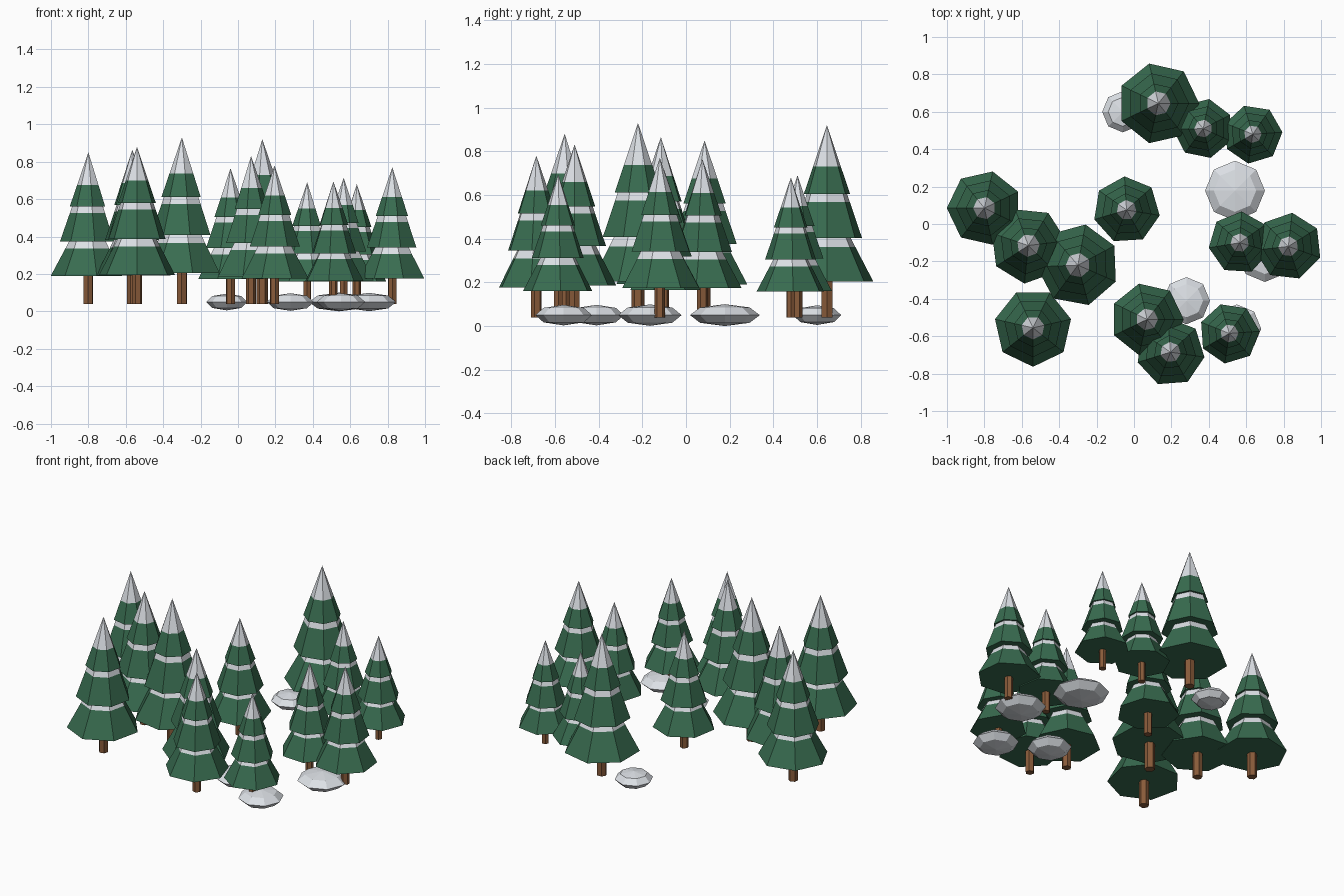
import bpy, bmesh, math

if "Cube" in bpy.data.objects:
    bpy.data.objects.remove(bpy.data.objects["Cube"])


def material(name, rgb):
    m = bpy.data.materials.new(name)
    m.diffuse_color = (*rgb, 1)
    m.use_nodes = True
    m.node_tree.nodes["Principled BSDF"].inputs["Base Color"].default_value = m.diffuse_color
    return m


GREEN = material("pine green", (0.040, 0.150, 0.080))
SNOW = material("snow white", (0.72, 0.75, 0.79))
BARK = material("bark brown", (0.25, 0.105, 0.042))


def finish(bm, name, mats, loc):
    bmesh.ops.recalc_face_normals(bm, faces=bm.faces[:])
    me = bpy.data.meshes.new(name)
    bm.to_mesh(me)
    bm.free()
    for m in mats:
        me.materials.append(m)
    ob = bpy.data.objects.new(name, me)
    ob.location = loc
    bpy.context.collection.objects.link(ob)
    return ob


def lathe(name, profile, sides, phase, loc, mats):
    """Closed faceted solid from (radius, z, material of the band above)."""
    bm = bmesh.new()
    rings = []
    for r, z, _ in profile:
        if r == 0:
            rings.append([bm.verts.new((0, 0, z))] * sides)
        else:
            rings.append([bm.verts.new((r * math.cos(phase + math.tau * i / sides),
                                        r * math.sin(phase + math.tau * i / sides), z))
                          for i in range(sides)])
    for k in range(len(rings) - 1):
        a, b = rings[k], rings[k + 1]
        for i in range(sides):
            j = (i + 1) % sides
            loop = [a[i], a[j], b[j], b[i]]
            f = bm.faces.new(list(dict.fromkeys(loop)))
            f.material_index = profile[k][2]
    # flat ends
    for ring, idx in ((rings[0], profile[0][2]), (rings[-1], profile[-1][2])):
        if ring[0] is not ring[1]:
            bm.faces.new(ring).material_index = idx
    return finish(bm, name, mats, loc)


# Tiers for a tree of height 1: (radius, z, material), green below and snow above
TIERS = {
    "lower_branches": [(0.248, 0.185, 0), (0.152, 0.365, 1), (0.105, 0.455, 1)],
    "middle_branches": [(0.187, 0.413, 0), (0.122, 0.600, 1), (0.091, 0.690, 1)],
    "top_branches": [(0.123, 0.642, 0), (0.0742, 0.784, 1), (0, 1.0, 1)],
}
GROUND = 0.04

# x, y, top height, turn in degrees
TREES = [
    (-0.80, 0.085, 0.85, 25.7), (-0.565, -0.115, 0.865, 7),
    (-0.30, -0.22, 0.93, 28), (-0.54, -0.555, 0.88, 12.9),
    (-0.04, 0.075, 0.765, 42), (0.13, 0.645, 0.92, 0),
    (0.37, 0.51, 0.69, 27), (0.635, 0.48, 0.68, 4),
    (0.565, -0.10, 0.715, 35), (0.825, -0.12, 0.77, 32),
    (0.07, -0.51, 0.83, 0), (0.195, -0.685, 0.78, 43),
    (0.51, -0.585, 0.695, 4),
]
for n, (x, y, top, turn) in enumerate(TREES, 1):
    h = top - GROUND
    ph = math.radians(turn)
    loc = (x, y, GROUND)
    lathe(f"trunk_{n}", [(0.034 * h, 0, 0), (0.034 * h, 0.23 * h, 0)], 6, ph, loc, [BARK])
    for part, prof in TIERS.items():
        lathe(f"{part}_{n}", [(r * h, z * h, m) for r, z, m in prof], 7, ph, loc,
              [GREEN, SNOW])

# Flattened snow mounds: x, y, radius, half height
MOUNDS = [
    (-0.06, 0.60, 0.11, 0.045), (0.54, 0.178, 0.16, 0.05),
    (0.28, -0.41, 0.126, 0.047), (0.70, -0.165, 0.145, 0.049),
    (0.55, -0.56, 0.13, 0.047),
]
for n, (x, y, r, hz) in enumerate(MOUNDS, 1):
    bm = bmesh.new()
    bmesh.ops.create_uvsphere(bm, u_segments=8, v_segments=4, radius=1)
    bmesh.ops.scale(bm, vec=(r, r, hz), verts=bm.verts[:])
    finish(bm, f"snow_mound_{n}", [SNOW], (x, y, 0.05))
